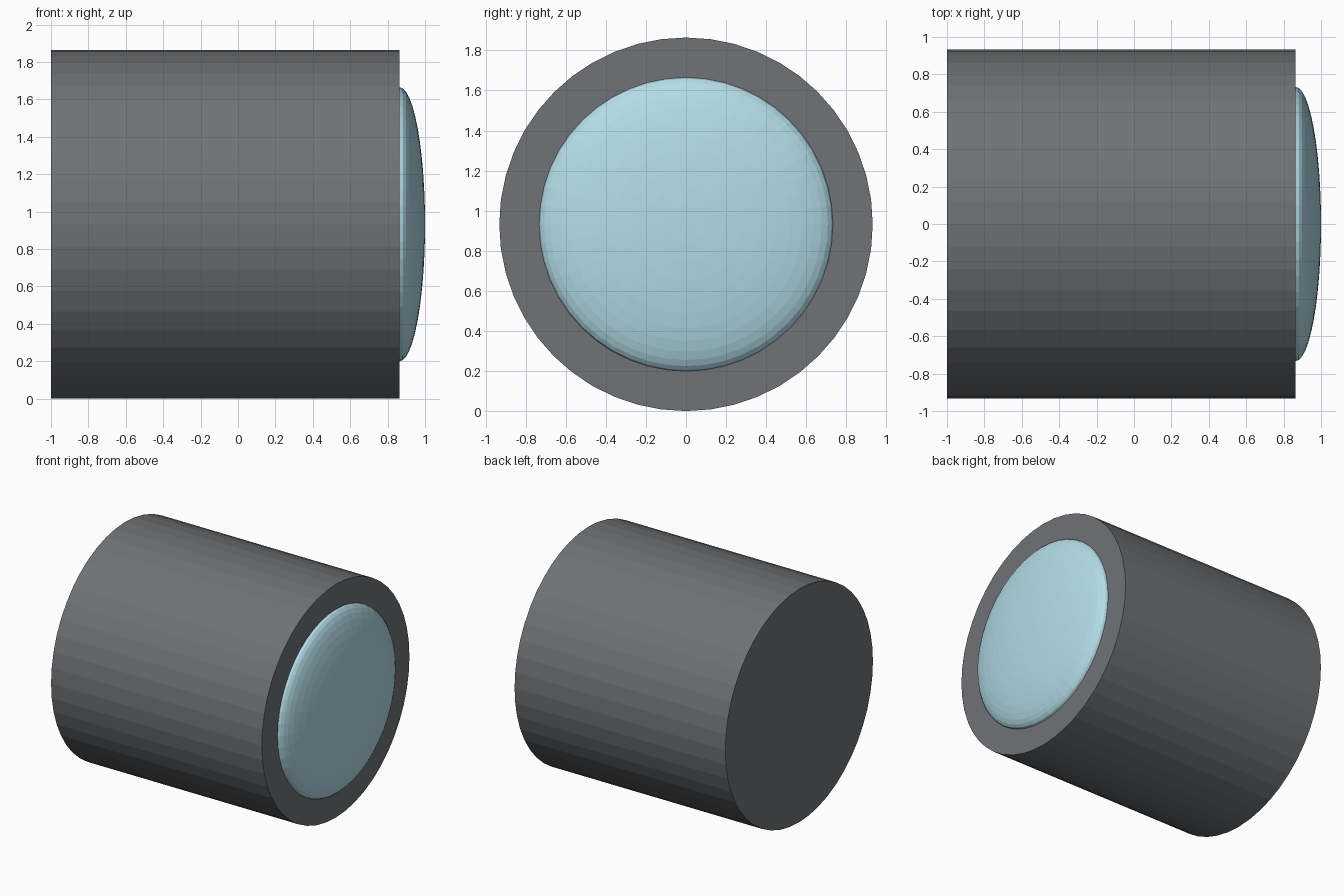
import bpy, math

if "Cube" in bpy.data.objects:
    bpy.data.objects.remove(bpy.data.objects["Cube"])

RADIUS, LENS_R, FACE_X, LENS_DEPTH = 0.932, 0.733, 0.863, 0.137


def paint(obj, color):
    mat = bpy.data.materials.new(obj.name + "_color")
    mat.diffuse_color = color
    mat.use_nodes = True
    mat.node_tree.nodes["Principled BSDF"].inputs["Base Color"].default_value = mat.diffuse_color
    obj.data.materials.append(mat)


# Solid barrel lying along x
bpy.ops.mesh.primitive_cylinder_add(
    vertices=48, radius=RADIUS, depth=FACE_X + 1,
    location=((FACE_X - 1) / 2, 0, RADIUS), rotation=(0, math.pi / 2, 0))
barrel = bpy.context.object
barrel.name = "barrel"
paint(barrel, (0.16, 0.17, 0.18, 1))

# Domed lens: flattened sphere half sunk into the front face
bpy.ops.mesh.primitive_uv_sphere_add(
    segments=48, ring_count=24, radius=1,
    location=(FACE_X, 0, RADIUS), rotation=(0, math.pi / 2, 0))
lens = bpy.context.object
lens.name = "lens"
lens.scale = (LENS_R, LENS_R, LENS_DEPTH)
paint(lens, (0.45, 0.72, 0.80, 1))
